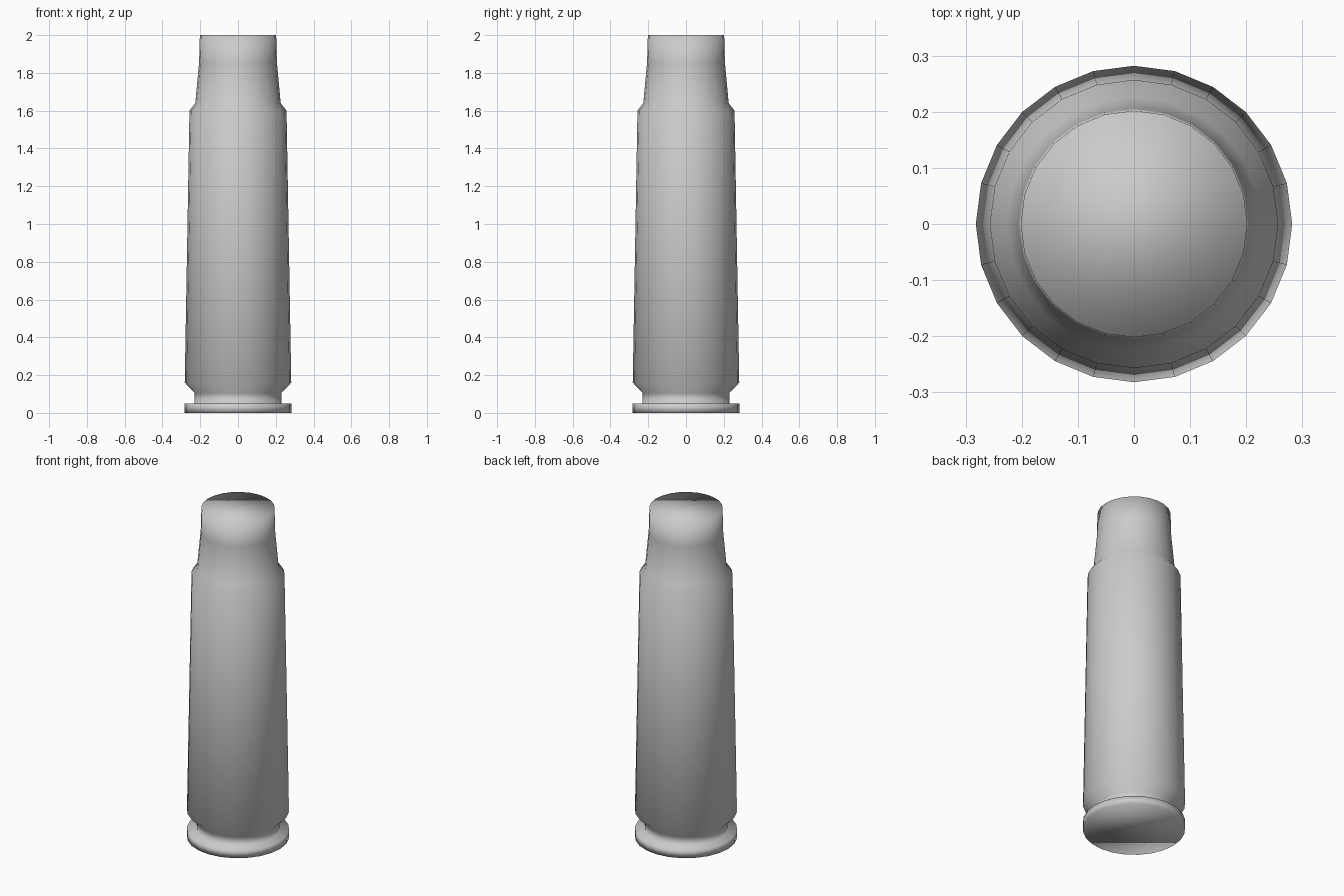
import bpy, bmesh
from math import cos, sin, tau

if "Cube" in bpy.data.objects:
    bpy.data.objects.remove(bpy.data.objects["Cube"])

SIDES = 24

# Profile (radius, height): rim, groove, tapered body, shoulder, neck
PROFILE = [(0.282, 0.0), (0.282, 0.05), (0.23, 0.05), (0.23, 0.105),
           (0.282, 0.16), (0.257, 1.6), (0.226, 1.64), (0.206, 1.855), (0.202, 2.0)]


def lathe(name, profile, sides):
    bm = bmesh.new()
    rings = [[bm.verts.new((r * cos(tau * i / sides), r * sin(tau * i / sides), z))
              for i in range(sides)] for r, z in profile]
    for low, high in zip(rings, rings[1:]):
        for i in range(sides):
            j = (i + 1) % sides
            bm.faces.new((low[i], low[j], high[j], high[i]))
    # flat end caps
    bm.faces.new(rings[0][::-1])
    bm.faces.new(rings[-1])
    for face in bm.faces:
        face.smooth = True
    mesh = bpy.data.meshes.new(name)
    bm.to_mesh(mesh)
    bm.free()
    obj = bpy.data.objects.new(name, mesh)
    bpy.context.collection.objects.link(obj)
    return obj


# Necked casing, smooth shaded all over
lathe("casing", PROFILE, SIDES)
